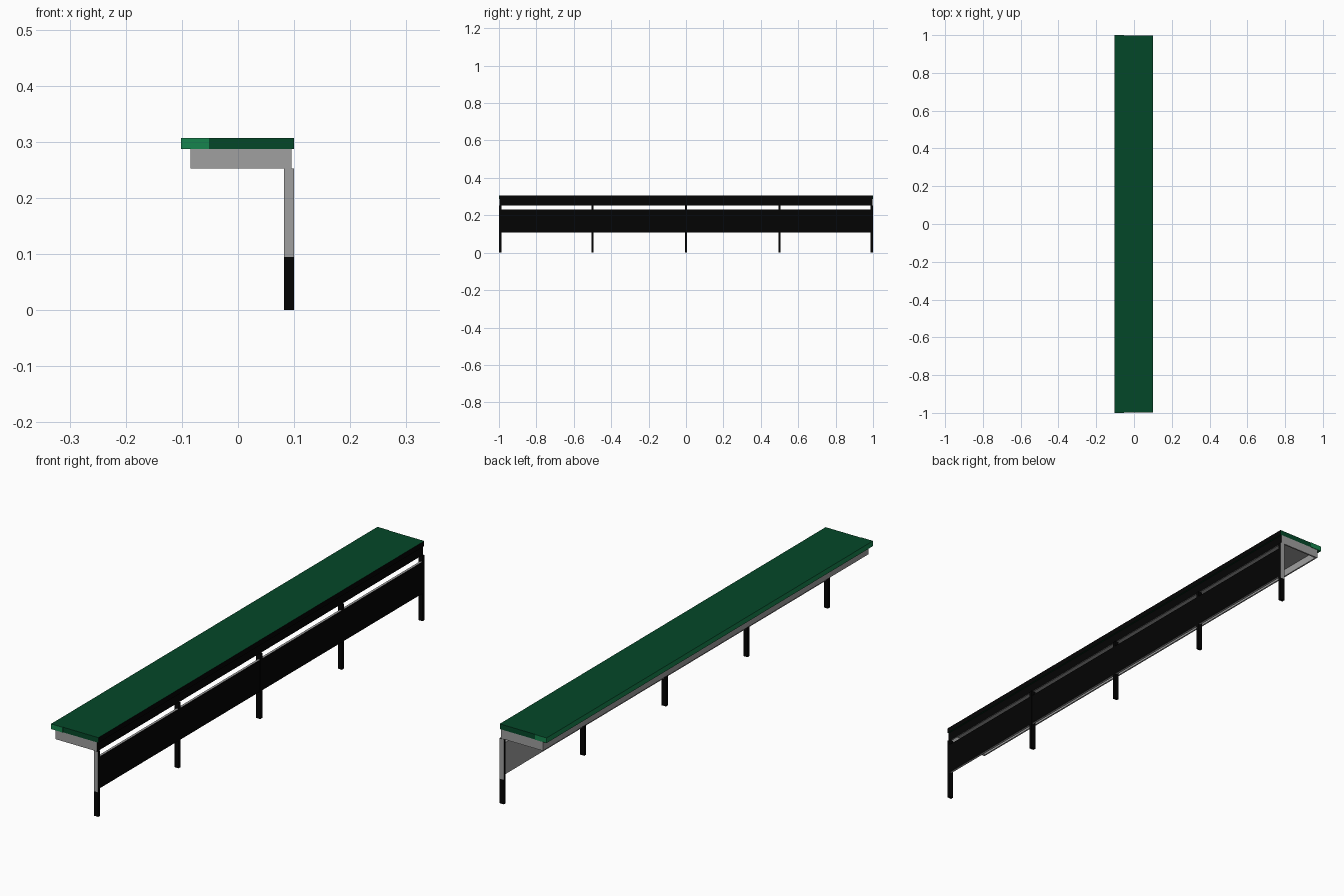
import bpy

if "Cube" in bpy.data.objects:
    bpy.data.objects.remove(bpy.data.objects["Cube"])


def mat(name, rgb):
    m = bpy.data.materials.new(name)
    m.diffuse_color = (*rgb, 1)
    m.use_nodes = True
    m.node_tree.nodes["Principled BSDF"].inputs["Base Color"].default_value = m.diffuse_color
    return m


DARK_GREEN = mat("dark green", (0.0012, 0.064, 0.022))
LIGHT_GREEN = mat("light green", (0.008, 0.23, 0.075))
GREY = mat("grey", (0.35, 0.35, 0.35))
BLACK = mat("black", (0.001, 0.001, 0.001))


def box(name, x, y, z, material, accent=None, axis=(1, 0, 0)):
    """Box from (min, max) ranges; 'accent' recolours the face along axis."""
    bpy.ops.mesh.primitive_cube_add(size=1)
    ob = bpy.context.object
    ob.name = name
    for v in ob.data.vertices:
        v.co = [r[0] if c < 0 else r[1] for c, r in zip(v.co, (x, y, z))]
    ob.data.materials.append(material)
    if accent:
        ob.data.materials.append(accent)
        for p in ob.data.polygons:
            if sum(a * b for a, b in zip(p.normal, axis)) > 0.5:
                p.material_index = 1
    return ob


END = 0.998

# Green deck with a black edge on the panel side
box("deck", (-0.1, 0.1), (-END, END), (0.287, 0.307), DARK_GREEN, BLACK)

# Lighter green trim: left edge strip and end plates
box("deck_left_trim", (-0.102, -0.1), (-END, END), (0.287, 0.307),
    LIGHT_GREEN, DARK_GREEN, (0, 0, 1))
for side, y in (("front", (-1, -END)), ("back", (END, 1))):
    box(side + "_deck_end_plate", (-0.102, -0.052), y, (0.287, 0.307),
        LIGHT_GREEN, DARK_GREEN, (0, 0, 1))

# Hollow frame beneath the deck, open at the bottom
Z = (0.252, 0.285)
box("frame_ceiling", (-0.085, 0.095), (-END, END), (0.281, 0.287), GREY, BLACK)
box("frame_left_rail", (-0.085, -0.079), (-END, END), Z, GREY)
box("frame_right_rail", (0.089, 0.095), (-END, END), Z, GREY, BLACK)
box("frame_front_rail", (-0.085, 0.095), (-END, -0.992), Z, GREY, BLACK)
box("frame_back_rail", (-0.085, 0.095), (0.992, END), Z, GREY, BLACK)

# Black posts; the end posts have a grey upper outer face
POSTS = (-0.993, -0.5, 0, 0.5, 0.993)
for i, y in enumerate(POSTS):
    span = (y - 0.006, y + 0.006)
    box(f"post_foot_{i}", (0.082, 0.1), span, (0, 0.095), BLACK)
    outer = GREY if abs(y) > 0.9 else None
    box(f"post_upper_{i}", (0.082, 0.1), span, (0.095, 0.252), BLACK,
        outer, (0, 1 if y > 0 else -1, 0))

# Side panels between posts, grey inside and black outside
for i in range(4):
    box(f"side_panel_{i}", (0.09, 0.0995), (POSTS[i] + 0.006, POSTS[i + 1] - 0.006),
        (0.107, 0.23), GREY, BLACK)
